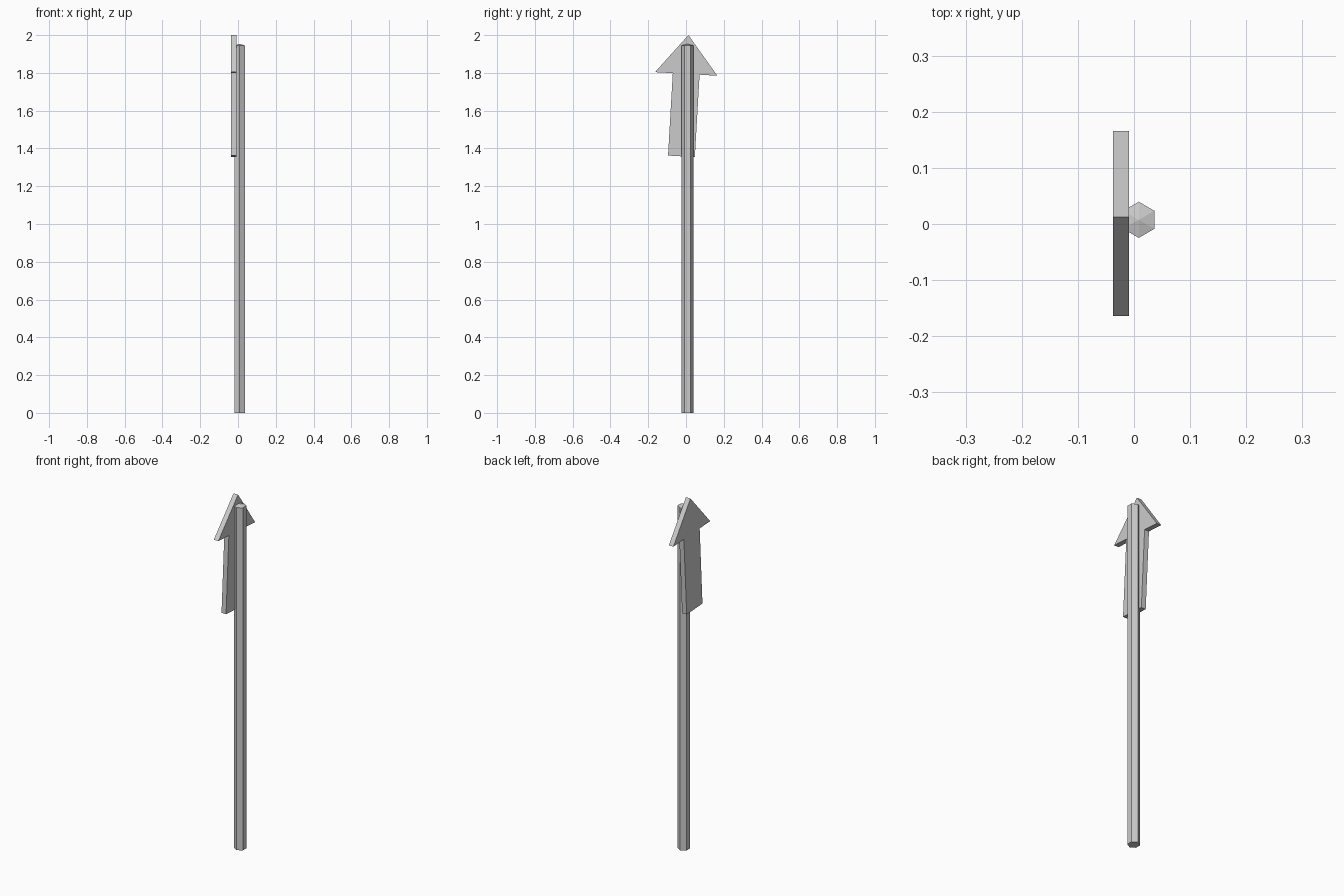
import bpy, bmesh
from math import cos, sin, pi, radians

if "Cube" in bpy.data.objects:
    bpy.data.objects.remove(bpy.data.objects["Cube"])


def make_object(name, bm):
    bmesh.ops.recalc_face_normals(bm, faces=bm.faces)
    mesh = bpy.data.meshes.new(name)
    bm.to_mesh(mesh)
    bm.free()
    obj = bpy.data.objects.new(name, mesh)
    bpy.context.collection.objects.link(obj)
    return obj


# Six-sided post with a very shallow pointed cap
SIDES, RADIUS, RIM, APEX = 6, 0.0322, 1.945, 1.953
bm = bmesh.new()
ring = [(RADIUS * cos(pi / 2 + 2 * pi * i / SIDES),
         RADIUS * sin(pi / 2 + 2 * pi * i / SIDES)) for i in range(SIDES)]
bottom = [bm.verts.new((x, y, 0)) for x, y in ring]
top = [bm.verts.new((x, y, RIM)) for x, y in ring]
tip = bm.verts.new((0, 0, APEX))
bm.faces.new(bottom)
for i in range(SIDES):
    j = (i + 1) % SIDES
    bm.faces.new((bottom[i], bottom[j], top[j], top[i]))
    bm.faces.new((top[i], top[j], tip))
post = make_object("post", bm)
post.location = (0.0085, 0.0075, 0)

# Arrow-shaped sign board, tilted slightly on the post
THICKNESS = 0.0285
half = [(0.071, -0.437), (0.071, 0), (0.1653, 0)]
outline = half + [(0, 0.206)] + [(-y, z) for y, z in reversed(half)]
bm = bmesh.new()
face = bm.faces.new([bm.verts.new((0, y, z)) for y, z in outline])
extruded = bmesh.ops.extrude_face_region(bm, geom=[face], use_keep_orig=True)
bmesh.ops.translate(bm, vec=(THICKNESS, 0, 0),
                    verts=[v for v in extruded["geom"]
                           if isinstance(v, bmesh.types.BMVert)])
arrow = make_object("arrow_sign", bm)
arrow.location = (-0.037, 0.001, 1.7945)
arrow.rotation_euler = (radians(-3.3), 0, 0)
